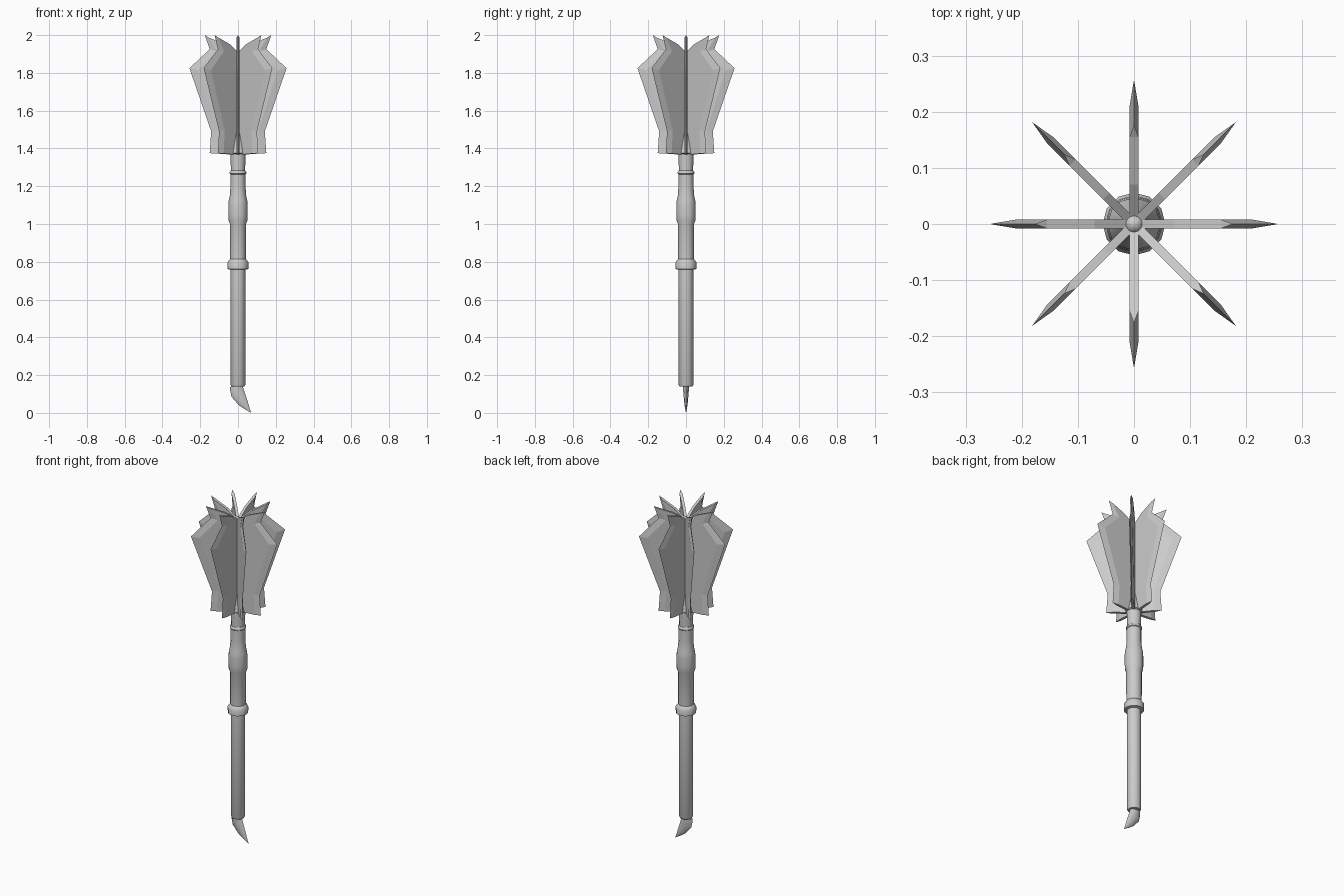
import bpy, bmesh
from math import cos, sin, pi, radians

if "Cube" in bpy.data.objects:
    bpy.data.objects.remove(bpy.data.objects["Cube"])


def make_object(name, verts, faces, smooth=None):
    me = bpy.data.meshes.new(name)
    me.from_pydata(verts, [], faces)
    bm = bmesh.new()
    bm.from_mesh(me)
    bmesh.ops.recalc_face_normals(bm, faces=bm.faces)
    bm.to_mesh(me)
    bm.free()
    ob = bpy.data.objects.new(name, me)
    bpy.context.collection.objects.link(ob)
    if smooth:
        bpy.ops.object.select_all(action='DESELECT')
        ob.select_set(True)
        bpy.context.view_layer.objects.active = ob
        bpy.ops.object.shade_smooth_by_angle(angle=radians(smooth))
    return ob


def loft(name, rings, smooth):
    """Skin a stack of equal-sized rings and cap both ends."""
    n = len(rings[0])
    verts = [p for r in rings for p in r]
    faces = [(k * n + i, k * n + (i + 1) % n, (k + 1) * n + (i + 1) % n, (k + 1) * n + i)
             for k in range(len(rings) - 1) for i in range(n)]
    faces += [tuple(range(n)), tuple(range(len(verts) - n, len(verts)))]
    return make_object(name, verts, faces, smooth)


def lathe(name, profile, n=12):
    rings = [[(r * cos(2 * pi * i / n), r * sin(2 * pi * i / n), z) for i in range(n)]
             for r, z in profile]
    return loft(name, rings, 40)


# Handle parts
lathe("grip", [(.034, .14), (.039, .15), (.039, .77)])
lathe("collar_ring", [(.04, .758), (.055, .762), (.056, .795), (.05, .805), (.042, .815)])
lathe("upper_sleeve", [(.042, .79), (.043, 1.0), (.05, 1.02), (.051, 1.05), (.051, 1.10),
                       (.049, 1.125), (.043, 1.15), (.04, 1.2), (.04, 1.265)])
lathe("neck_ring", [(.039, 1.262), (.044, 1.267), (.044, 1.275), (.039, 1.282)])
lathe("neck", [(.037, 1.26), (.04, 1.37), (.047, 1.375), (.021, 1.485), (.02, 1.9),
               (.014, 1.915), (.005, 1.921)])

# Curved claw on the pommel: left x/z, right x/z, half depth
claw = [(-.043, .137, .024, .152, .016), (-.042, .12, .028, .132, .0155),
        (-.034, .085, .037, .103, .013), (.003, .042, .052, .058, .009),
        (.035, .02, .061, .027, .005), (.069, .0, .07, .001, .0005)]
rings = []
for x0, z0, x1, z1, h in claw:
    rings.append([((x0 + x1) / 2 + (x1 - x0) / 2 * cos(a), h * sin(a),
                   (z0 + z1) / 2 + (z1 - z0) / 2 * cos(a))
                  for a in [i * pi / 4 for i in range(8)]])
loft("pommel_claw", rings, 40)

# Eight sharpened flanges: edge line, bevel line and root line (radius, z)
edge = [(.15, 1.375), (.142, 1.49), (.257, 1.825), (.15, 1.925), (.176, 2.0)]
bevel = [(.115, 1.373), (.108, 1.495), (.21, 1.815), (.112, 1.915), (.155, 1.987)]
root = [(.07, 1.952), (.012, 1.912), (.012, 1.485), (.042, 1.368)]
T = .008
side = bevel + root
n, m = len(side), len(edge)
fverts = ([(r, -T, z) for r, z in side] + [(r, T, z) for r, z in side]
          + [(r, 0, z) for r, z in edge])
ffaces = [tuple(range(n)), tuple(range(n, 2 * n))]
for s in (0, n):
    ffaces += [(s + i, s + i + 1, 2 * n + i + 1, 2 * n + i) for i in range(m - 1)]
ffaces += [(i, (i + 1) % n, n + (i + 1) % n, n + i) for i in range(m - 1, n)]
ffaces += [(0, n, 2 * n), (m - 1, n + m - 1, 2 * n + m - 1)]

flange = make_object("flange_1", fverts, ffaces)
for k in range(1, 8):
    ob = bpy.data.objects.new(f"flange_{k + 1}", flange.data)
    ob.rotation_euler.z = k * pi / 4
    bpy.context.collection.objects.link(ob)
